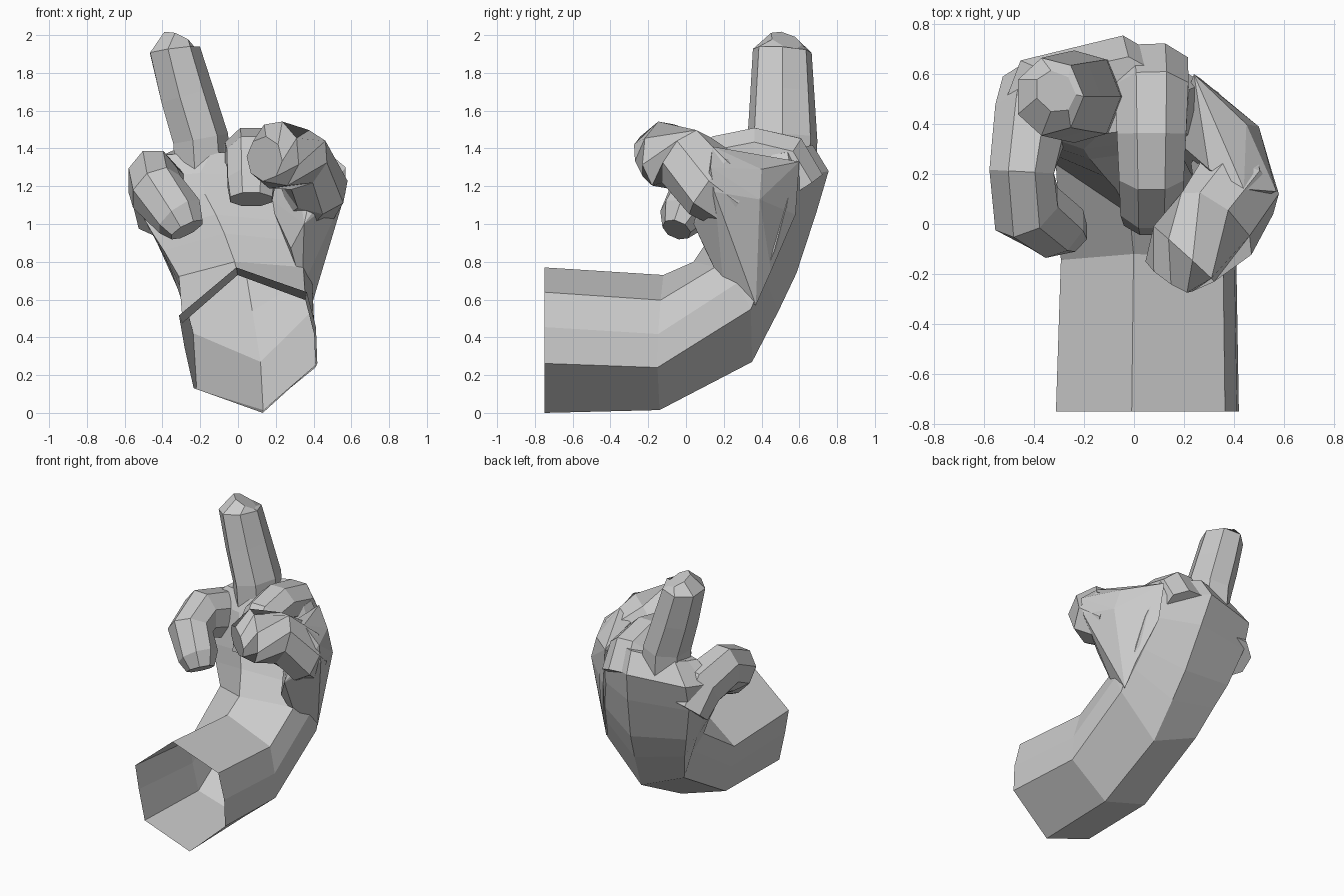
import bpy, bmesh, math
from mathutils import Vector

if "Cube" in bpy.data.objects:
    bpy.data.objects.remove(bpy.data.objects["Cube"])


def loft(name, rings, cap_start=False, cap_end=True):
    """Skin a list of equal-sized rings into a flat-shaded mesh."""
    n = len(rings[0])
    verts = [tuple(p) for r in rings for p in r]
    faces = []
    for k in range(len(rings) - 1):
        for i in range(n):
            j = (i + 1) % n
            faces.append((k*n + i, k*n + j, (k+1)*n + j, (k+1)*n + i))
    if cap_start:
        faces.append(tuple(reversed(range(n))))
    if cap_end:
        faces.append(tuple((len(rings)-1)*n + i for i in range(n)))
    me = bpy.data.meshes.new(name)
    me.from_pydata(verts, [], faces)
    ob = bpy.data.objects.new(name, me)
    bpy.context.collection.objects.link(ob)
    return ob


def digit(name, path, ref, sides=8, turn=0.5):
    """Tube along (x, y, z, radius across, radius in curl plane) stations."""
    pts = [Vector(p[:3]) for p in path]
    rings = []
    for k, p in enumerate(path):
        t = (pts[min(k+1, len(pts)-1)] - pts[max(k-1, 0)]).normalized()
        r = Vector(ref)
        a = (r - t * r.dot(t)).normalized()
        b = t.cross(a)
        ang = [2*math.pi*(i + turn)/sides for i in range(sides)]
        rings.append([pts[k] + a*p[3]*math.cos(q) + b*p[4]*math.sin(q) for q in ang])
    return loft(name, rings, True, True)


def hull(name, points):
    """Faceted lump around a few corner points."""
    bm = bmesh.new()
    for p in points:
        bm.verts.new(p)
    res = bmesh.ops.convex_hull(bm, input=bm.verts)
    loose = [v for v in bm.verts if not v.link_faces]
    bmesh.ops.delete(bm, geom=loose, context='VERTS')
    me = bpy.data.meshes.new(name)
    bm.to_mesh(me)
    bm.free()
    ob = bpy.data.objects.new(name, me)
    bpy.context.collection.objects.link(ob)


# Forearm and palm: one uneven section swept through the bent wrist
section = [(-.16, 1), (.85, .66), (.98, .18), (1, -.32),
           (.22, -1), (-.77, -.66), (-.9, -.1), (-.98, .34)]
# palm side y, z / back side y, z / x min, x max / forward bow of the sides
stations = [
    (-.75, .77, -.75, .00, -.32, .42, 0),
    (-.12, .73, -.14, .015, -.30, .41, -.02),
    (.04, .80, .35, .27, -.32, .40, .11),
    (.14, .95, .49, .54, -.40, .38, .05),
    (.19, 1.05, .585, .74, -.47, .37, .02),
    (.26, 1.16, .69, 1.06, -.55, .34, -.02),
    (.30, 1.27, .755, 1.28, -.55, .28, -.04),
    (.36, 1.38, .67, 1.42, -.40, .22, -.03),
]
rings = []
for py, pz, by, bz, x0, x1, bow in stations:
    ring = []
    for u, v in section:
        f, s = (1 - v) / 2, bow * (1 - v*v)
        ring.append((x0 + (x1-x0)*(u+1)/2, py + (by-py)*f + s, pz + (bz-pz)*f + s))
    rings.append(ring)
loft("forearm_and_palm", rings)

# Raised finger
digit("raised_finger", [
    (-.19, .51, 1.22, .155, .185),
    (-.205, .51, 1.45, .155, .19),
    (-.275, .51, 1.68, .15, .175),
    (-.34, .51, 1.92, .14, .16),
    (-.315, .53, 1.974, .09, .09)], (1, 0, 0), 7, 0)

# Middle curled finger
digit("curled_middle_finger", [
    (.06, .62, 1.20, .17, .13),
    (.07, .53, 1.34, .16, .15),
    (.07, .36, 1.38, .15, .14),
    (.07, .20, 1.35, .14, .14),
    (.07, .07, 1.22, .135, .12),
    (.07, .02, 1.13, .12, .08)], (1, 0, 0))

# Outer curled finger
digit("curled_outer_finger", [
    (-.38, .53, 1.03, .16, .15),
    (-.41, .42, 1.17, .16, .18),
    (-.45, .21, 1.23, .14, .17),
    (-.43, .06, 1.17, .15, .16),
    (-.31, -.02, 1.04, .14, .125),
    (-.27, -.05, .97, .10, .08)], (1, 0, 0))

# Fleshy thumb base, blending the thumb into the side of the hand
hull("thumb_base", [
    (.34, .20, .66), (.39, .37, .57), (.28, .10, .87), (.35, .04, 1.00),
    (.46, .37, .93), (.50, .39, 1.13), (.45, .40, 1.29), (.57, .15, 1.17),
    (.57, .13, 1.30), (.44, .14, 1.41), (.30, .22, 1.37), (.24, .60, 1.33),
    (.27, .58, 1.05), (.15, .35, 1.15), (.36, .45, .75)])

# Thumb, folding forward and across
digit("thumb", [
    (.38, .26, 1.15, .15, .20),
    (.41, .14, 1.21, .165, .21),
    (.33, .00, 1.34, .17, .19),
    (.20, -.12, 1.365, .17, .185),
    (.14, -.21, 1.345, .11, .125)], (.77, .64, 0))
